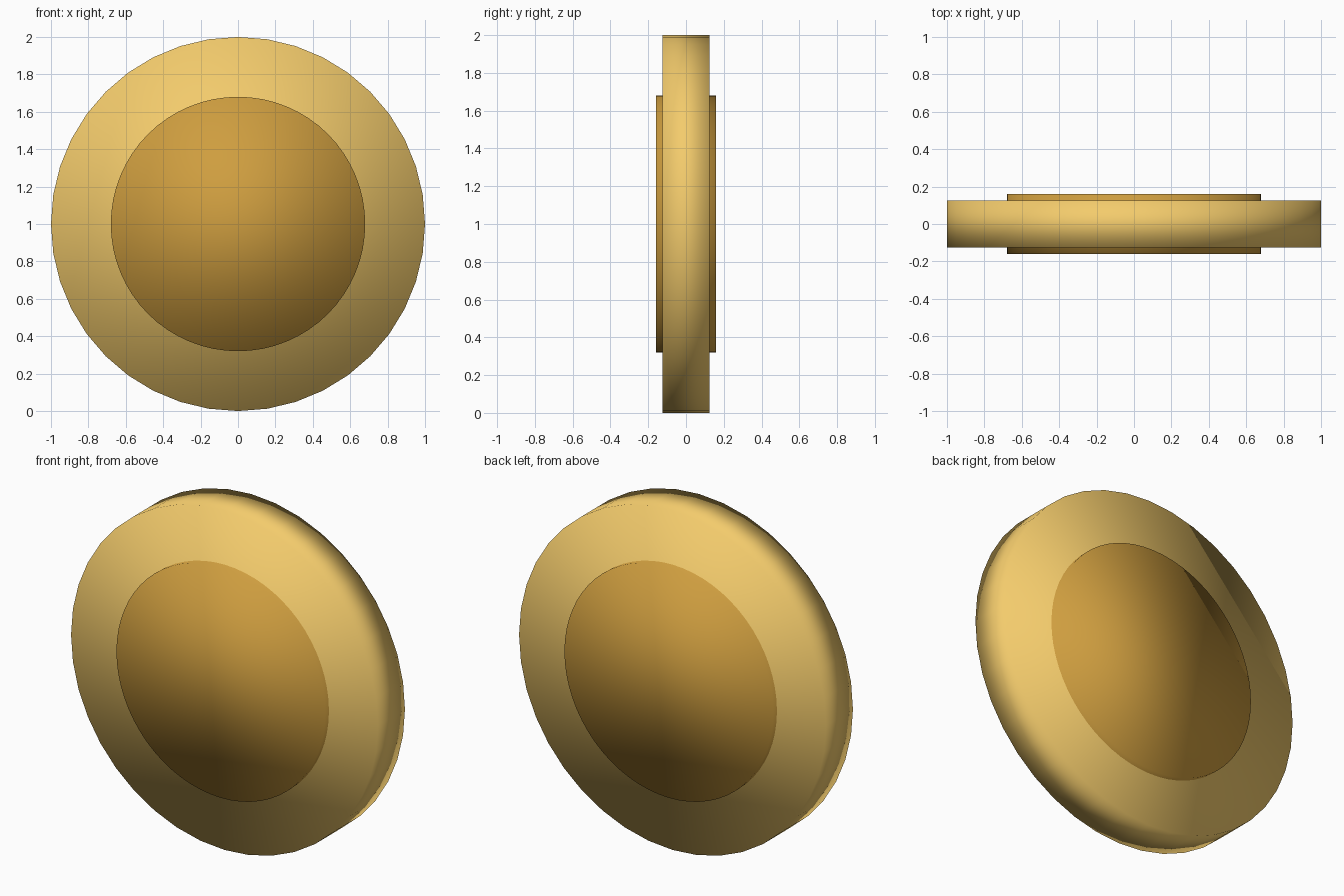
import bpy
import math

if "Cube" in bpy.data.objects:
    bpy.data.objects.remove(bpy.data.objects["Cube"])


def material(name, rgb):
    mat = bpy.data.materials.new(name)
    mat.diffuse_color = (*rgb, 1.0)
    mat.use_nodes = True
    mat.node_tree.nodes["Principled BSDF"].inputs["Base Color"].default_value = mat.diffuse_color
    return mat


def disc(name, radius, depth, sides, mat):
    # Upright cylinder facing -y, fully smooth shaded
    bpy.ops.mesh.primitive_cylinder_add(
        vertices=sides, radius=radius, depth=depth,
        location=(0, 0, 1), rotation=(math.pi / 2, 0, 0))
    obj = bpy.context.object
    obj.name = name
    bpy.ops.object.transform_apply(location=False, rotation=True, scale=False)
    bpy.ops.object.shade_smooth()
    obj.data.materials.append(mat)
    return obj


# Coin body and the darker raised centre that shows on both faces
disc("coin_body", 1.0, 0.25, 40, material("light_gold", (0.90, 0.60, 0.15)))
disc("raised_centre", 0.68, 0.32, 64, material("dark_gold", (0.62, 0.34, 0.05)))
